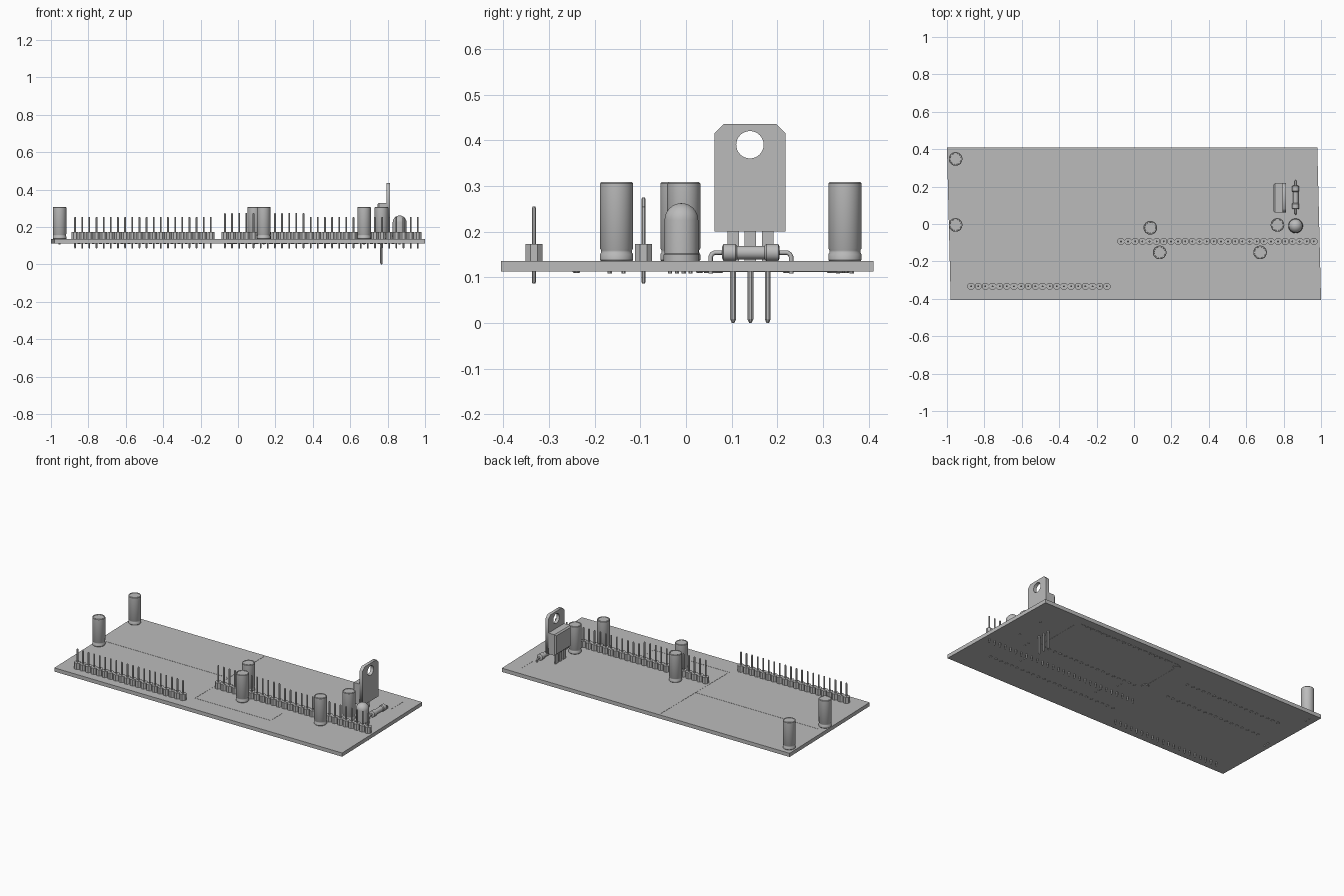
import bpy, bmesh
from math import pi, cos, sin, radians
from mathutils import Matrix, Vector

cube = bpy.data.objects.get("Cube")
if cube:
    bpy.data.objects.remove(cube, do_unlink=True)

GREY = (0.5, 0.5, 0.5, 1)
mat = bpy.data.materials.new("plain grey")
mat.use_nodes = True
mat.diffuse_color = GREY
mat.node_tree.nodes["Principled BSDF"].inputs["Base Color"].default_value = GREY

BOTTOM, TOP = 0.112, 0.135   # faces of the board


def finish(name, bm, smooth=False):
    bmesh.ops.recalc_face_normals(bm, faces=bm.faces)
    mesh = bpy.data.meshes.new(name)
    bm.to_mesh(mesh)
    bm.free()
    mesh.materials.append(mat)
    obj = bpy.data.objects.new(name, mesh)
    bpy.context.collection.objects.link(obj)
    if smooth:
        bpy.ops.object.select_all(action='DESELECT')
        obj.select_set(True)
        bpy.context.view_layer.objects.active = obj
        bpy.ops.object.shade_smooth_by_angle(angle=radians(35))
    return obj


def lathe(bm, profile, place, sides=24):
    """Closed turned solid from (radius, height) points, moved by a matrix."""
    rings = []
    for r, z in profile:
        ring = []
        for i in range(sides):
            a = 2 * pi * (i + 0.5) / sides
            ring.append(bm.verts.new(place @ Vector((r * cos(a), r * sin(a), z))))
        rings.append(ring)
    for low, high in zip(rings, rings[1:]):
        for i in range(sides):
            j = (i + 1) % sides
            bm.faces.new((low[i], low[j], high[j], high[i]))
    bm.faces.new(rings[0])
    bm.faces.new(rings[-1])


def box(bm, x0, x1, y0, y1, z0, z1):
    size = Matrix.Diagonal((x1 - x0, y1 - y0, z1 - z0, 1))
    move = Matrix.Translation(((x0 + x1) / 2, (y0 + y1) / 2, (z0 + z1) / 2))
    bmesh.ops.create_cube(bm, size=1, matrix=move @ size)


def at(x, y, z=0):
    return Matrix.Translation((x, y, z))


# Slightly skewed board
bm = bmesh.new()
corners = [(-1, 0.41), (0.98, 0.41), (1, -0.405), (-0.98, -0.405)]
face = bm.faces.new([bm.verts.new((x, y, BOTTOM)) for x, y in corners])
side = bmesh.ops.extrude_face_region(bm, geom=[face])["geom"]
bmesh.ops.translate(bm, vec=(0, 0, TOP - BOTTOM),
                    verts=[v for v in side if isinstance(v, bmesh.types.BMVert)])
finish("board", bm)

# Pin headers: faceted collars with thin pins through the board
PITCH = 0.0382


def header(name, start, count, y, tall_count=0):
    collars, pins = bmesh.new(), bmesh.new()
    for i in range(count):
        spot = at(start + i * PITCH, y)
        lathe(collars, [(0.02, TOP), (0.02, 0.173)], spot, 8)
        tip = 0.275 if i < tall_count else 0.255
        lathe(pins, [(0.003, 0.086), (0.005, 0.09), (0.005, tip - 0.004), (0.003, tip)], spot, 8)
    finish(name + "_collars", collars)
    finish(name + "_pins", pins, True)


header("front_header", -0.871, 20, -0.333)
header("middle_header", -0.07, 28, -0.093, 12)

# Cylindrical capacitors with a crimped groove and two lead stubs
can = [(0.034, TOP), (0.0365, 0.138), (0.0365, 0.15), (0.034, 0.154), (0.034, 0.159),
       (0.0365, 0.163), (0.0365, 0.305), (0.034, 0.308), (0.03, 0.308), (0.029, 0.306)]
spots = [(-0.954, 0.348), (-0.954, -0.005), (0.087, -0.02),
         (0.137, -0.152), (0.674, -0.152), (0.767, -0.005)]
cans, stubs = bmesh.new(), bmesh.new()
for x, y in spots:
    lathe(cans, can, at(x, y), 32)
    for dy in (-0.015, 0.015):
        lathe(stubs, [(0.005, 0.108), (0.005, BOTTOM)], at(x, y + dy), 8)
finish("capacitors", cans, True)
finish("capacitor_leads", stubs, True)

# Domed indicator lamp
R, SPRING = 0.037, 0.225
dome = [(R * cos(i * pi / 16), SPRING + R * sin(i * pi / 16)) for i in range(8)]
bm = bmesh.new()
lathe(bm, [(0.039, TOP), (0.039, 0.15), (R, 0.152)] + dome + [(0.001, SPRING + R)],
      at(0.864, -0.01), 32)
finish("lamp", bm, True)

# Regulator: mounting tab with hole, moulded body and three legs
curve = bpy.data.curves.new("tab_outline", 'CURVE')
curve.dimensions, curve.fill_mode, curve.extrude = '2D', 'BOTH', 0.01
outline = [(0.062, 0.2), (0.218, 0.2), (0.218, 0.415), (0.198, 0.435),
           (0.082, 0.435), (0.062, 0.415)]
hole = [(0.14 + 0.03 * cos(i * pi / 16), 0.39 + 0.03 * sin(i * pi / 16)) for i in range(32)]
for points in (outline, hole):
    spline = curve.splines.new('POLY')
    spline.points.add(len(points) - 1)
    for p, (u, v) in zip(spline.points, points):
        p.co = (u, v, 0, 1)
    spline.use_cyclic_u = True
temp = bpy.data.objects.new("tab_temp", curve)
bpy.context.collection.objects.link(temp)
bpy.context.view_layer.update()
bm = bmesh.new()
bm.from_mesh(temp.evaluated_get(bpy.context.evaluated_depsgraph_get()).to_mesh())
bpy.data.objects.remove(temp, do_unlink=True)
turn = Matrix.Rotation(pi / 2, 4, 'Z') @ Matrix.Rotation(pi / 2, 4, 'X')
bmesh.ops.transform(bm, matrix=at(0.804, 0) @ turn, verts=bm.verts)
bmesh.ops.remove_doubles(bm, verts=bm.verts, dist=1e-5)
finish("regulator_tab", bm)

bm = bmesh.new()
box(bm, 0.745, 0.795, 0.062, 0.218, 0.2, 0.33)
front_edges = [e for e in bm.edges if all(v.co.x < 0.75 for v in e.verts)]
bmesh.ops.bevel(bm, geom=front_edges, offset=0.008, segments=1, affect='EDGES')
finish("regulator_body", bm)

bm = bmesh.new()
for y in (0.103, 0.141, 0.179):
    box(bm, 0.762, 0.772, y - 0.0125, y + 0.0125, TOP, 0.2)
    lathe(bm, [(0.003, 0), (0.007, 0.008), (0.007, TOP)], at(0.767, y), 8)
finish("regulator_legs", bm)

# Axial resistor with swollen ends and bent leads
bm = bmesh.new()
shape = [(0.012, -0.063), (0.019, -0.06), (0.019, -0.034), (0.015, -0.03)]
shape += [(r, -z) for r, z in reversed(shape)]
lathe(bm, shape, at(0.864, 0.142, 0.154) @ Matrix.Rotation(-pi / 2, 4, 'X'), 24)
finish("resistor_body", bm, True)

curve = bpy.data.curves.new("resistor_lead", 'CURVE')
curve.dimensions, curve.bevel_depth, curve.use_fill_caps = '3D', 0.005, True
curve.bevel_resolution = 2
path = [(-0.088, 0.108), (-0.088, 0.145), (-0.085, 0.151), (-0.079, 0.154)]
path += [(-y, z) for y, z in reversed(path)]
spline = curve.splines.new('POLY')
spline.points.add(len(path) - 1)
for p, (y, z) in zip(spline.points, path):
    p.co = (0.864, 0.142 + y, z, 1)
curve.materials.append(mat)
bpy.context.collection.objects.link(bpy.data.objects.new("resistor_lead", curve))

# Underside solder pads in rows
bm = bmesh.new()
rows = [(0.02, 18, 0.03), (0.06, 16, 0.35), (-0.85, 18, 0.22), (-0.85, 18, 0.05), (-0.05, 24, -0.24)]
for start, count, y in rows:
    for i in range(count):
        lathe(bm, [(0.007, 0.1095), (0.009, BOTTOM)], at(start + i * PITCH, y), 8)
for y in (0.06, 0.33):
    lathe(bm, [(0.02, 0.109), (0.022, BOTTOM)], at(-0.03, y), 16)
finish("solder_pads", bm)

# Thin traces on both faces
bm = bmesh.new()
W, T = 0.002, 0.001
for x0, y0, x1, y1 in [(-0.95, 0.05, -0.1, 0.05), (-0.1, -0.28, -0.1, 0.4),
                       (-0.1, -0.28, 0.42, -0.28), (0.42, -0.28, 0.42, -0.17),
                       (0.89, 0.24, 0.89, 0.35)]:
    box(bm, x0 - W, x1 + W, y0 - W, y1 + W, TOP - T, TOP + T)
for x0, y0, x1, y1 in [(-0.03, 0.06, -0.03, 0.33), (-0.03, 0.355, 0.68, 0.355),
                       (0.7, 0.03, 0.7, 0.33)]:
    box(bm, x0 - W, x1 + W, y0 - W, y1 + W, BOTTOM - T, BOTTOM + T)
finish("traces", bm)
